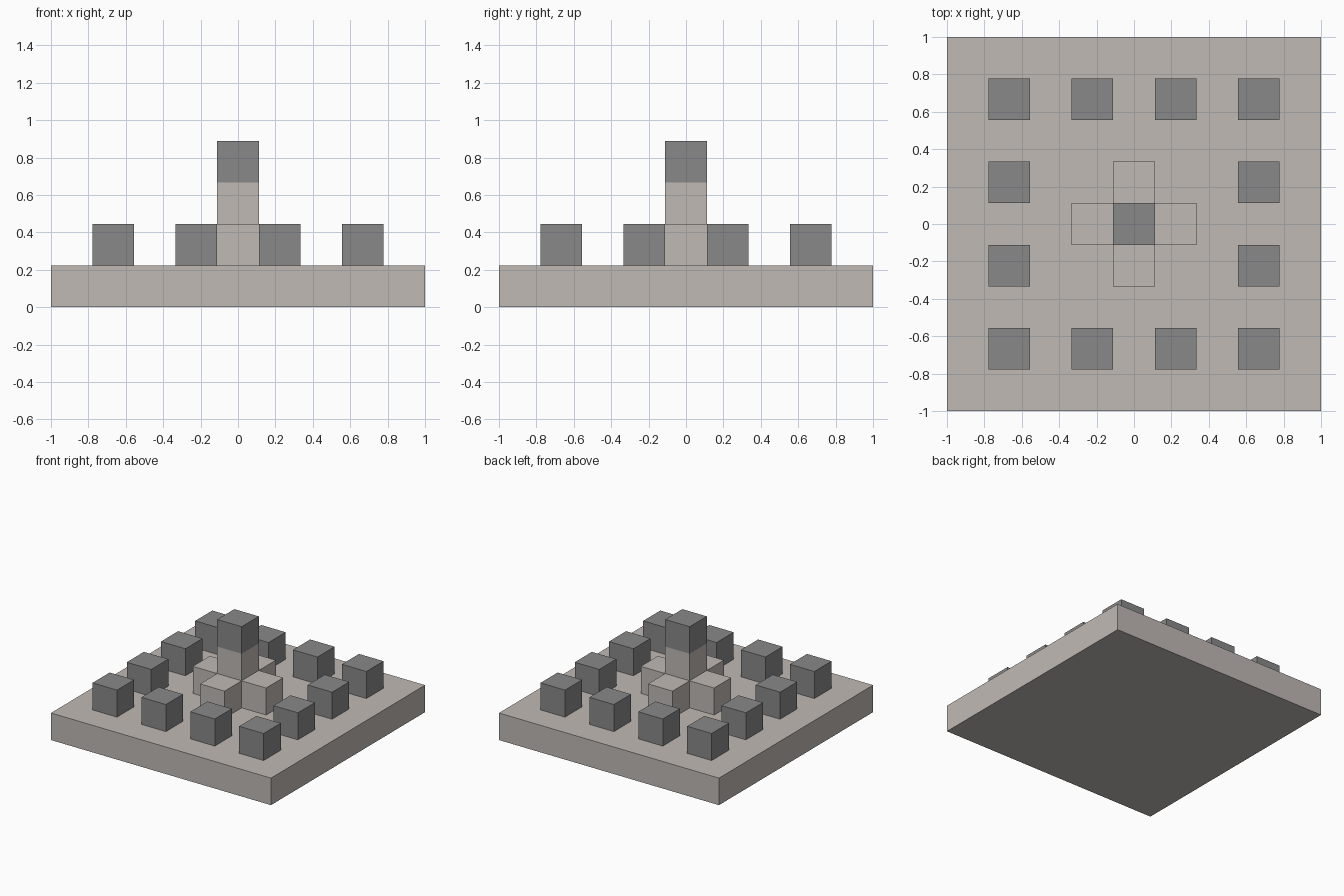
import bpy

cube = bpy.data.objects.get("Cube")
if cube:
    bpy.data.objects.remove(cube, do_unlink=True)

U = 2 / 9  # one block


def make_material(name, color):
    mat = bpy.data.materials.new(name)
    mat.use_nodes = True
    mat.diffuse_color = color
    mat.node_tree.nodes["Principled BSDF"].inputs["Base Color"].default_value = color
    return mat


pale_stone = make_material("pale stone", (0.53, 0.49, 0.46, 1))
dark_stone = make_material("dark stone", (0.25, 0.25, 0.25, 1))


def block(name, mat, x, y, bottom, width=1, height=1):
    """Box measured in block units, standing at height bottom."""
    bpy.ops.mesh.primitive_cube_add(size=1)
    obj = bpy.context.object
    obj.name = obj.data.name = name
    for v in obj.data.vertices:
        v.co.x = (v.co.x * width + x) * U
        v.co.y = (v.co.y * width + y) * U
        v.co.z = ((v.co.z + 0.5) * height + bottom) * U
    obj.data.materials.append(mat)
    return obj


# Square base slab
block("base_slab", pale_stone, 0, 0, 0, width=9)

# Ring of posts around the edge
steps = (-3, -1, 1, 3)
for x in steps:
    for y in steps:
        if max(abs(x), abs(y)) == 3:
            block("ring_post", dark_stone, x, y, 1)

# Central tower with a dark cap
block("tower_shaft", pale_stone, 0, 0, 1, height=2)
block("tower_cap", dark_stone, 0, 0, 3)

# Cross-shaped foot around the tower
for side, x, y in (("left", 1, 0), ("right", -1, 0), ("front", 0, -1), ("back", 0, 1)):
    block("tower_foot_" + side, pale_stone, x, y, 1)
